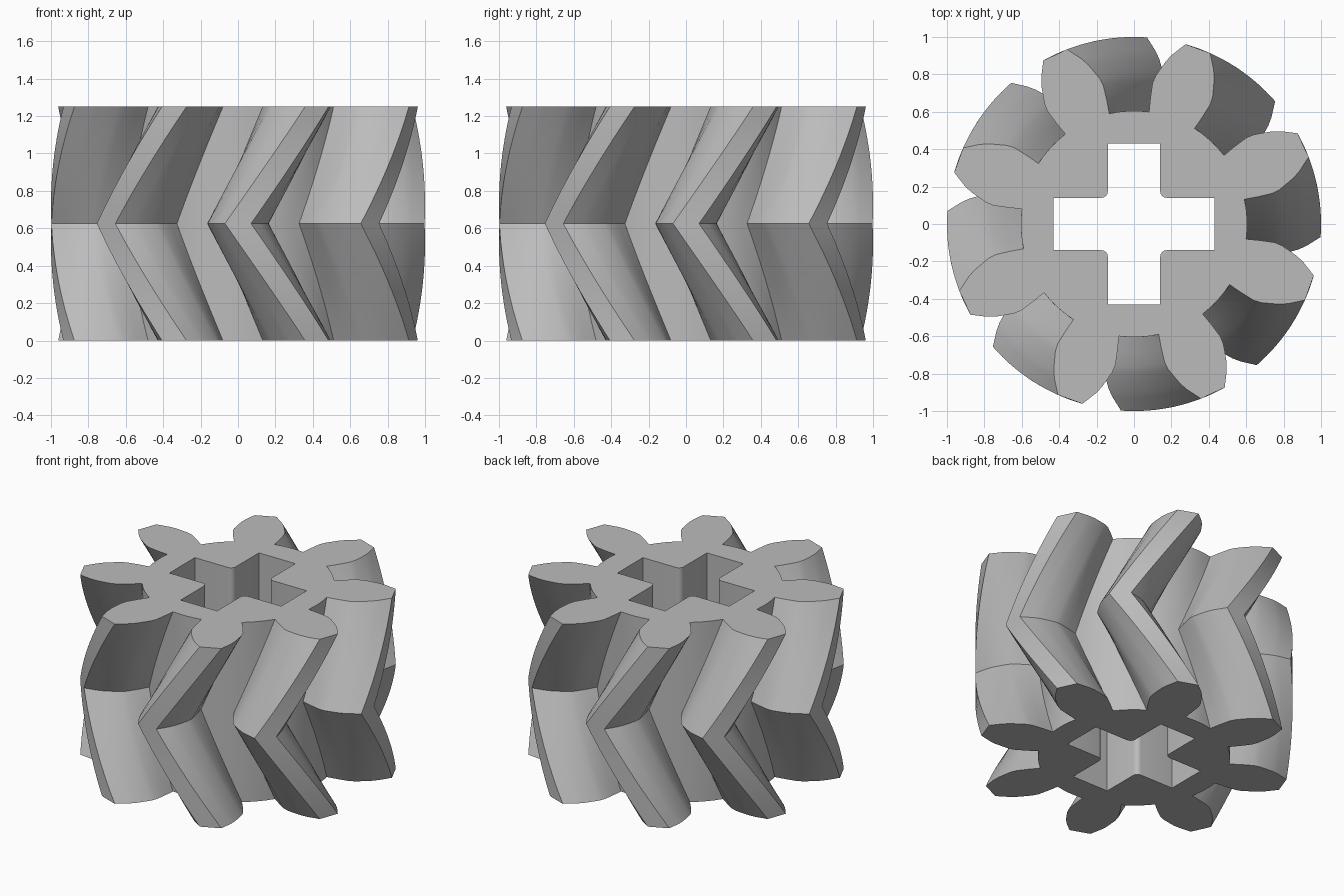
import bpy, bmesh, math

cube = bpy.data.objects.get("Cube")
if cube:
    bpy.data.objects.remove(cube, do_unlink=True)

TEETH = 8
HEIGHT = 1.25
TWIST = math.radians(25)
STEPS = 12
PITCH = math.tau / TEETH

# Half tooth outline: radius and half angle in degrees, root to tip
FLANK = [(0.605, 12.35), (0.68, 12.6), (0.76, 12.5), (0.80, 11.7),
         (0.845, 10.2), (0.89, 8.8), (0.93, 7.2), (1.0, 4.0)]
ROOT_STEPS = 4


def gear_outline():
    pts = []
    root_half = math.radians(FLANK[0][1])
    gap = PITCH - 2 * root_half
    for i in range(TEETH):
        mid = i * PITCH
        pts += [(r, mid - math.radians(a)) for r, a in FLANK]
        pts += [(r, mid + math.radians(a)) for r, a in reversed(FLANK)]
        pts += [(FLANK[0][0], mid + root_half + gap * k / ROOT_STEPS)
                for k in range(1, ROOT_STEPS)]
    return [(r * math.cos(a), r * math.sin(a)) for r, a in pts]


def cross_outline(reach=0.43, half=0.14, fillet=0.035, steps=4):
    # One quadrant: arm end, rounded inner corner, next arm end
    quad = [(reach, half)]
    c = half + fillet
    for k in range(steps + 1):
        a = math.radians(270 - 90 * k / steps)
        quad.append((c + fillet * math.cos(a), c + fillet * math.sin(a)))
    quad.append((half, reach))
    pts = []
    for _ in range(4):
        pts += quad
        quad = [(-y, x) for x, y in quad]
    return pts


def add_ring(bm, outline, z, turn=0.0):
    c, s = math.cos(turn), math.sin(turn)
    return [bm.verts.new((x * c - y * s, x * s + y * c, z)) for x, y in outline]


def bridge(bm, low, high):
    n = len(low)
    for i in range(n):
        j = (i + 1) % n
        bm.faces.new((low[i], low[j], high[j], high[i]))


def ring_edges(bm, ring):
    return [bm.edges.get((v, ring[i - 1])) for i, v in enumerate(ring)]


bm = bmesh.new()

# Herringbone teeth: the twist reverses at mid height
outer = []
for k in range(2 * STEPS + 1):
    t = k / (2 * STEPS)
    outer.append(add_ring(bm, gear_outline(), HEIGHT * t, TWIST * abs(2 * t - 1)))
for low, high in zip(outer, outer[1:]):
    bridge(bm, low, high)

# Cross shaped shaft hole
inner = [add_ring(bm, cross_outline(), z) for z in (0, HEIGHT)]
bridge(bm, inner[0], inner[1])

# Flat end caps around the hole
for rim, hole in ((outer[0], inner[0]), (outer[-1], inner[1])):
    bmesh.ops.triangle_fill(bm, use_beauty=True, use_dissolve=False,
                            edges=ring_edges(bm, rim) + ring_edges(bm, hole))
bmesh.ops.recalc_face_normals(bm, faces=bm.faces[:])

mesh = bpy.data.meshes.new("herringbone_gear")
bm.to_mesh(mesh)
bm.free()
gear = bpy.data.objects.new("herringbone_gear", mesh)
bpy.context.collection.objects.link(gear)

# Plain grey finish
color = (0.5, 0.5, 0.5, 1.0)
mat = bpy.data.materials.new("plain_grey")
mat.use_nodes = True
mat.diffuse_color = color
mat.node_tree.nodes["Principled BSDF"].inputs["Base Color"].default_value = color
mesh.materials.append(mat)

bpy.ops.object.select_all(action='DESELECT')
gear.select_set(True)
bpy.context.view_layer.objects.active = gear
bpy.ops.object.shade_smooth_by_angle(angle=math.radians(30))
